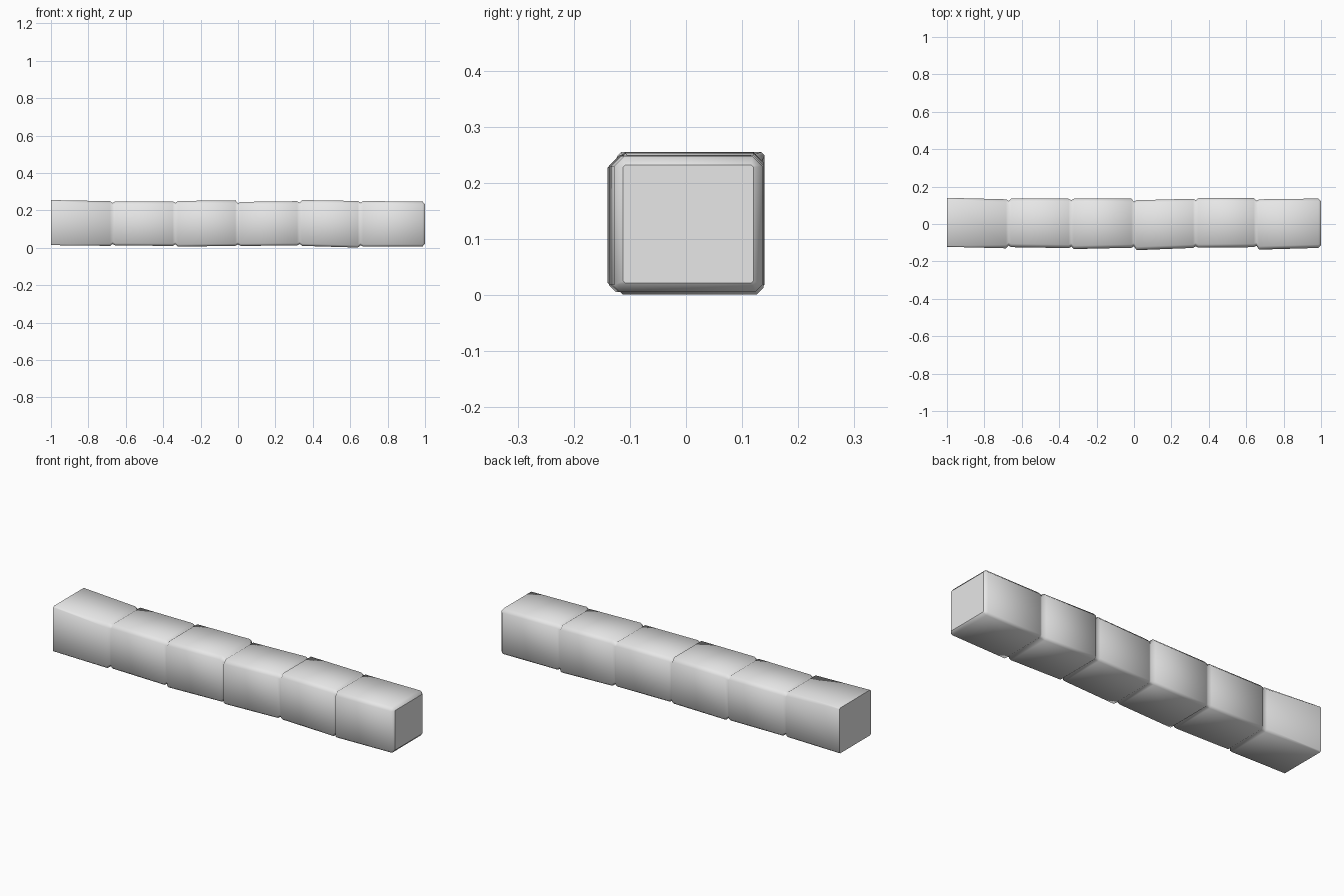
import bpy
import bmesh

cube = bpy.data.objects.get("Cube")
if cube:
    bpy.data.objects.remove(cube, do_unlink=True)

stone = bpy.data.materials.new("pale_grey")
stone.use_nodes = True
colour = (0.8, 0.8, 0.8, 1)
stone.diffuse_color = colour
stone.node_tree.nodes["Principled BSDF"].inputs["Base Color"].default_value = colour

# Extents (front, back, bottom, top) at both ends of each block
BLOCKS = [
    ((-.122, .14, .014, .255), (-.13, .132, .01, .249)),
    ((-.124, .136, .012, .248), (-.129, .135, .01, .248)),
    ((-.134, .135, .006, .25), (-.127, .135, .01, .254)),
    ((-.14, .127, .01, .245), (-.128, .135, .012, .249)),
    ((-.127, .138, .01, .255), (-.124, .138, .001, .25)),
    ((-.137, .132, .006, .249), (-.128, .136, .006, .248)),
]
JOINTS = [-1, -.67, -.335, 0, .33, .655, 1]
LIP = .014


def inset(extent, d):
    f, b, lo, hi = extent
    return (f + d, b - d, lo + d, hi - d)


def ring(bm, x, extent, top, low):
    """Rectangle across the beam with clipped corners."""
    f, b, lo, hi = extent
    outline = [(f, lo + low), (f + low, lo), (b - low, lo), (b, lo + low),
               (b, hi - top), (b - top, hi), (f + top, hi), (f, hi - top)]
    return [bm.verts.new((x, y, z)) for y, z in outline]


bm = bmesh.new()
rings = []
last = len(BLOCKS) - 1
for i, (start, end) in enumerate(BLOCKS):
    x0, x1 = JOINTS[i], JOINTS[i + 1]
    # Plain left end, then the body of each block
    if i == 0:
        rings.append(ring(bm, x0, start, .006, .005))
    else:
        rings.append(ring(bm, x0 + LIP, start, .018, .012))
    rings.append(ring(bm, x1 - LIP, end, .018, .012))
    # Narrow groove between blocks, or the softened right end
    if i < last:
        following = BLOCKS[i + 1][0]
        smaller = (max(end[0], following[0]), min(end[1], following[1]),
                   max(end[2], following[2]), min(end[3], following[3]))
        rings.append(ring(bm, x1, inset(smaller, .008), .018, .012))
    else:
        rings.append(ring(bm, x1, inset(end, .016), .004, .004))

for a, b in zip(rings, rings[1:]):
    for k in range(len(a)):
        n = (k + 1) % len(a)
        bm.faces.new((a[k], a[n], b[n], b[k]))
caps = [bm.faces.new(rings[0]), bm.faces.new(rings[-1])]
bmesh.ops.recalc_face_normals(bm, faces=bm.faces[:])

# Smooth body with crisp end faces
for face in bm.faces:
    face.smooth = True
for cap in caps:
    for edge in cap.edges:
        edge.smooth = False

mesh = bpy.data.meshes.new("block_beam")
bm.to_mesh(mesh)
bm.free()
mesh.materials.append(stone)
beam = bpy.data.objects.new("block_beam", mesh)
bpy.context.collection.objects.link(beam)
